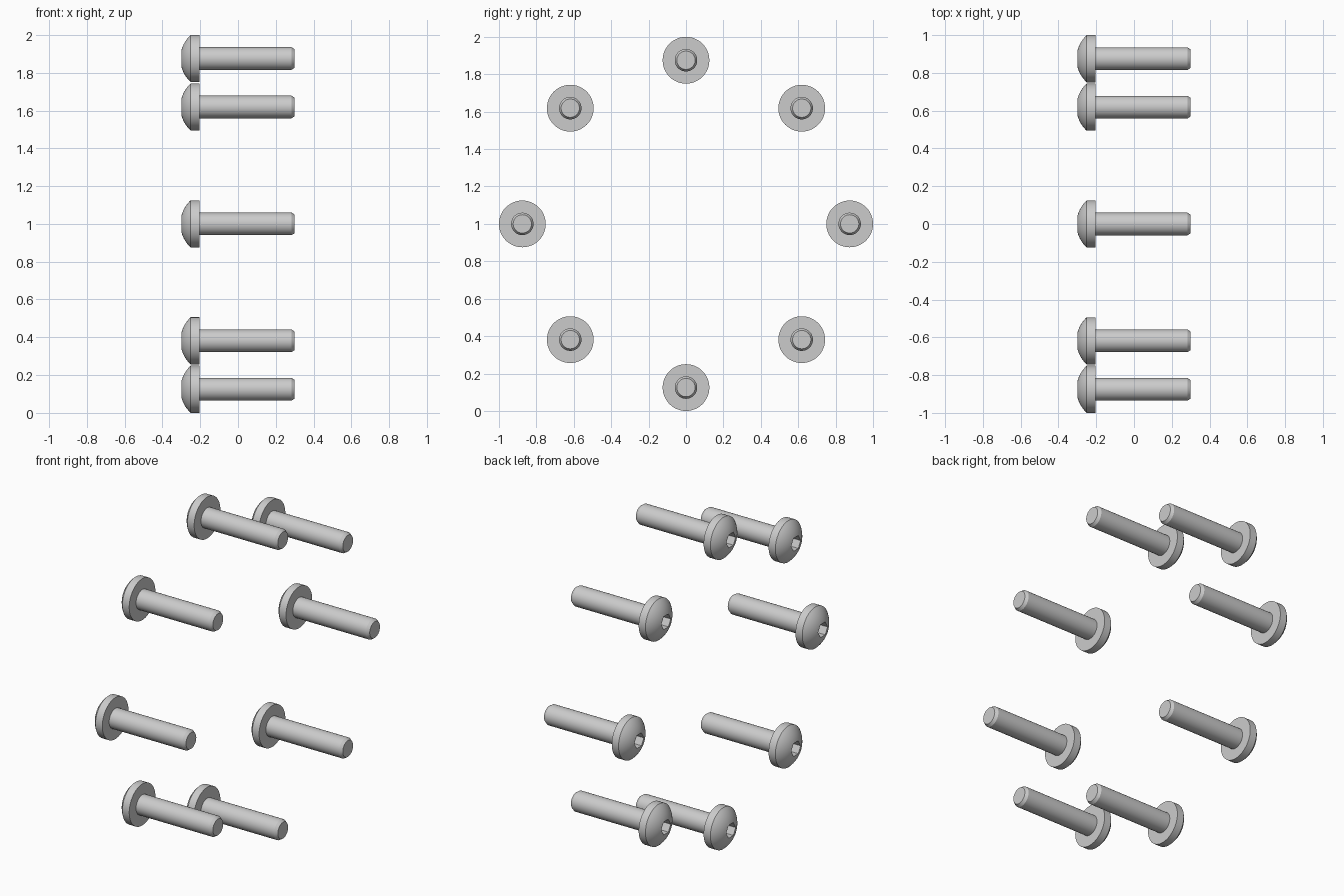
import bpy, bmesh
from math import pi, sin, cos, sqrt, radians

if "Cube" in bpy.data.objects:
    bpy.data.objects.remove(bpy.data.objects["Cube"])

SEG = 48            # sides of each turned ring (multiple of 6)
HEX_R = 0.045       # socket corner radius


def ring(bm, x, r, hexagon=False):
    """Ring of vertices around the x axis, round or hexagonal."""
    verts = []
    for i in range(SEG):
        a = 2 * pi * i / SEG
        rr = r
        if hexagon:
            rr = r * cos(pi / 6) / cos(a % (pi / 3) - pi / 6)
        verts.append(bm.verts.new((x, rr * cos(a), rr * sin(a))))
    return verts


def dome_x(r, apex=-0.305, R=0.17):
    return apex + R - sqrt(R * R - r * r)


def bolt_mesh():
    bm = bmesh.new()
    # hex socket floor and mouth
    rings = [ring(bm, -0.25, HEX_R, True), ring(bm, -0.30, HEX_R, True)]
    # domed button head
    for k in range(9):
        r = 0.047 + (0.125 - 0.047) * k / 8
        rings.append(ring(bm, dome_x(r), r))
    # head rim, shank and chamfered tip
    for x, r in [(-0.205, 0.125), (-0.205, 0.06), (0.283, 0.06), (0.30, 0.049)]:
        rings.append(ring(bm, x, r))
    for a, b in zip(rings, rings[1:]):
        for i in range(SEG):
            j = (i + 1) % SEG
            bm.faces.new((a[i], a[j], b[j], b[i]))
    bm.faces.new(rings[0])
    bm.faces.new(rings[-1])
    bmesh.ops.recalc_face_normals(bm, faces=bm.faces)
    for f in bm.faces:
        f.smooth = True
    me = bpy.data.meshes.new("bolt")
    bm.to_mesh(me)
    bm.free()
    me.set_sharp_from_angle(angle=radians(28))
    return me


# eight bolts on a circle
mesh = bolt_mesh()
for n in range(8):
    a = n * pi / 4
    bolt = bpy.data.objects.new(f"bolt_{n + 1}", mesh)
    bolt.location = (0, 0.875 * cos(a), 1 + 0.875 * sin(a))
    bpy.context.collection.objects.link(bolt)
